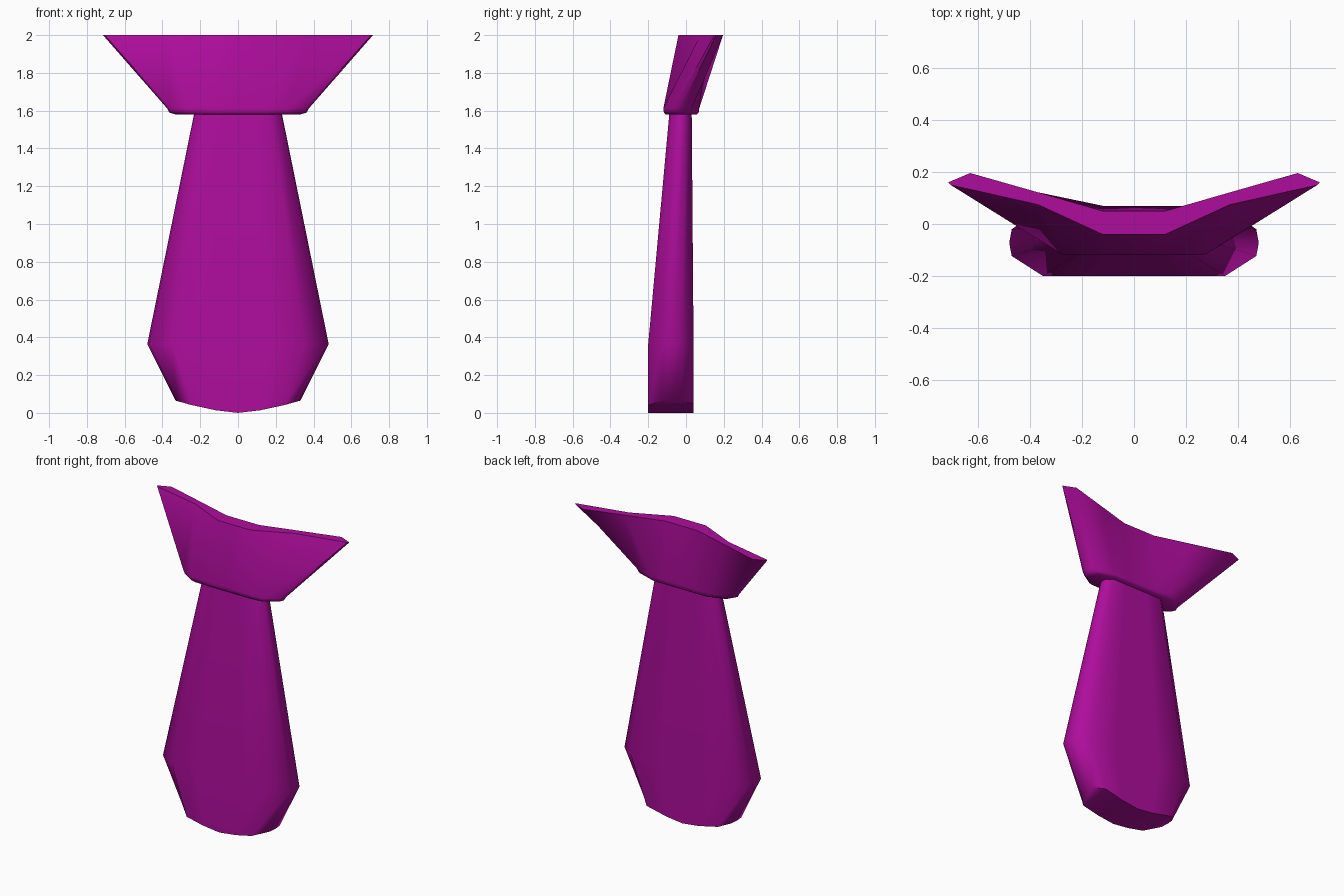
import bpy, bmesh, math

cube = bpy.data.objects.get("Cube")
if cube:
    bpy.data.objects.remove(cube, do_unlink=True)

magenta = bpy.data.materials.new("magenta cloth")
colour = (0.42, 0.004, 0.33, 1)
magenta.diffuse_color = colour
magenta.use_nodes = True
shader = magenta.node_tree.nodes["Principled BSDF"]
shader.inputs["Base Color"].default_value = colour
shader.inputs["Roughness"].default_value = 0.6


def mirrored(half):
    """Close a half outline, running front centre to back centre, across x = 0."""
    return half + [(-x, y, z) for x, y, z in reversed(half[1:-1])]


def loft(name, half_rings, angle):
    """Skin a stack of half outlines listed from the bottom up."""
    bm = bmesh.new()
    rings = [[bm.verts.new(p) for p in mirrored(h)] for h in half_rings]
    n = len(rings[0])
    for low, high in zip(rings, rings[1:]):
        for i in range(n):
            j = (i + 1) % n
            bm.faces.new((low[i], low[j], high[j], high[i]))
    # caps are strips running front to back, so they may curve across x
    for ring in (rings[0], rings[-1]):
        half = n // 2
        for side in (1, -1):
            for k in range(half // 2):
                ids = [k, k + 1, half - k - 1, half - k]
                verts = list(dict.fromkeys(ring[(side * i) % n] for i in ids))
                if len(verts) > 2:
                    bm.faces.new(verts)
    bmesh.ops.recalc_face_normals(bm, faces=bm.faces)
    mesh = bpy.data.meshes.new(name)
    bm.to_mesh(mesh)
    bm.free()
    mesh.materials.append(magenta)
    obj = bpy.data.objects.new(name, mesh)
    bpy.context.collection.objects.link(obj)
    bpy.ops.object.select_all(action="DESELECT")
    obj.select_set(True)
    bpy.context.view_layer.objects.active = obj
    bpy.ops.object.shade_smooth_by_angle(angle=math.radians(angle))
    return obj


# hanging blade: chamfered section, as (share of half width, share of depth)
section = [(0, 0), (0.36, 0), (0.73, 0), (0.98, 0.32), (1, 0.53),
           (0.98, 0.75), (0.8, 1), (0.36, 1), (0, 1)]


def blade_ring(width, front, back, z, sag=0):
    return [(u * width, front + v * (back - front), z - sag * (1 - u ** 1.5))
            for u, v in section]


loft("tie_blade", [
    blade_ring(0.33, -0.2, 0.04, 0.065, 0.065),
    blade_ring(0.48, -0.2, 0.04, 0.365),
    blade_ring(0.225, -0.085, 0.03, 1.62),
], 50)

# flared knot: narrow rounded base, swept-back wings at the top
base = [(0, -0.12), (0.14, -0.12), (0.27, -0.12), (0.36, -0.065),
        (0.375, -0.03), (0.34, 0.03), (0.22, 0.07), (0.12, 0.07), (0, 0.07)]
top = [(0, -0.04), (0.12, -0.04), (0.37, 0.075), (0.705, 0.15),
       (0.715, 0.16), (0.63, 0.196), (0.37, 0.122), (0.12, 0.05), (0, 0.05)]


def base_ring(scale, z):
    return [(x * scale, -0.025 + (y + 0.025) * scale, z) for x, y in base]


loft("tie_knot", [
    base_ring(0.88, 1.58),
    base_ring(0.97, 1.59),
    base_ring(1, 1.612),
    [(x, y, 2) for x, y in top],
], 50)
